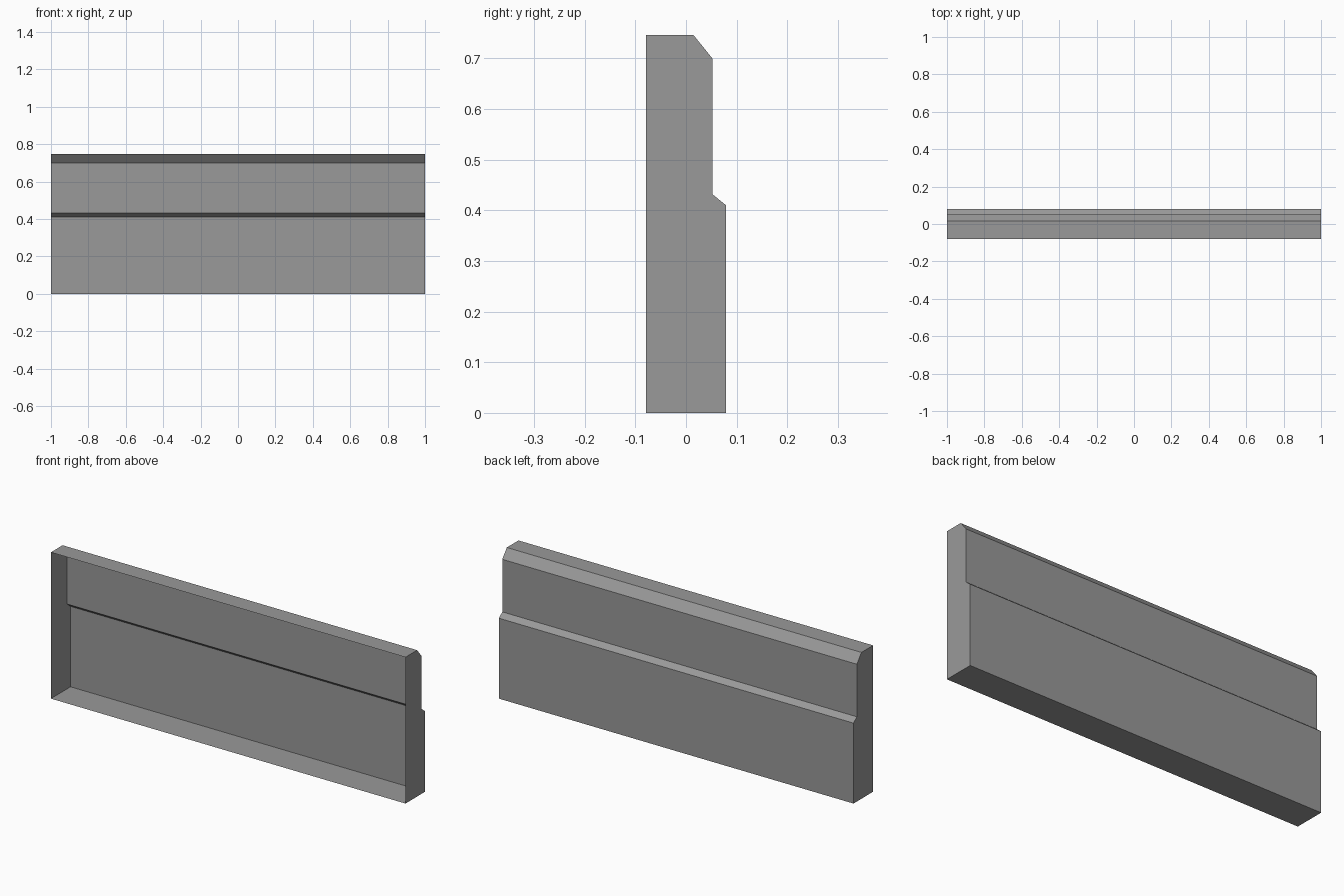
import bpy
import bmesh

cube = bpy.data.objects.get("Cube")
if cube:
    bpy.data.objects.remove(cube, do_unlink=True)

# Single plain grey
grey = bpy.data.materials.new("plain_grey")
grey.use_nodes = True
colour = (0.32, 0.32, 0.32, 1)
grey.diffuse_color = colour
grey.node_tree.nodes["Principled BSDF"].inputs["Base Color"].default_value = colour

# Stepped wall section (y, z), from the front bottom edge round to the front top edge
HALF_LENGTH = 1.0
section = [(-0.079, 0), (0.079, 0), (0.079, 0.41), (0.052, 0.432),
           (0.052, 0.7), (0.015, 0.746), (-0.079, 0.746)]

bm = bmesh.new()
end_cap = bm.faces.new([bm.verts.new((-HALF_LENGTH, y, z)) for y, z in section])

# Sweep the section along x, keeping both end caps
swept = bmesh.ops.extrude_face_region(bm, geom=[end_cap], use_keep_orig=True)
moved = [v for v in swept["geom"] if isinstance(v, bmesh.types.BMVert)]
bmesh.ops.translate(bm, verts=moved, vec=(2 * HALF_LENGTH, 0, 0))
bmesh.ops.recalc_face_normals(bm, faces=bm.faces)

# Open the hollow front
front = [f for f in bm.faces if f.normal.y < -0.9]
bmesh.ops.delete(bm, geom=front, context="FACES_ONLY")

mesh = bpy.data.meshes.new("wall_panel")
bm.to_mesh(mesh)
bm.free()
mesh.materials.append(grey)
wall_panel = bpy.data.objects.new("wall_panel", mesh)
bpy.context.collection.objects.link(wall_panel)
